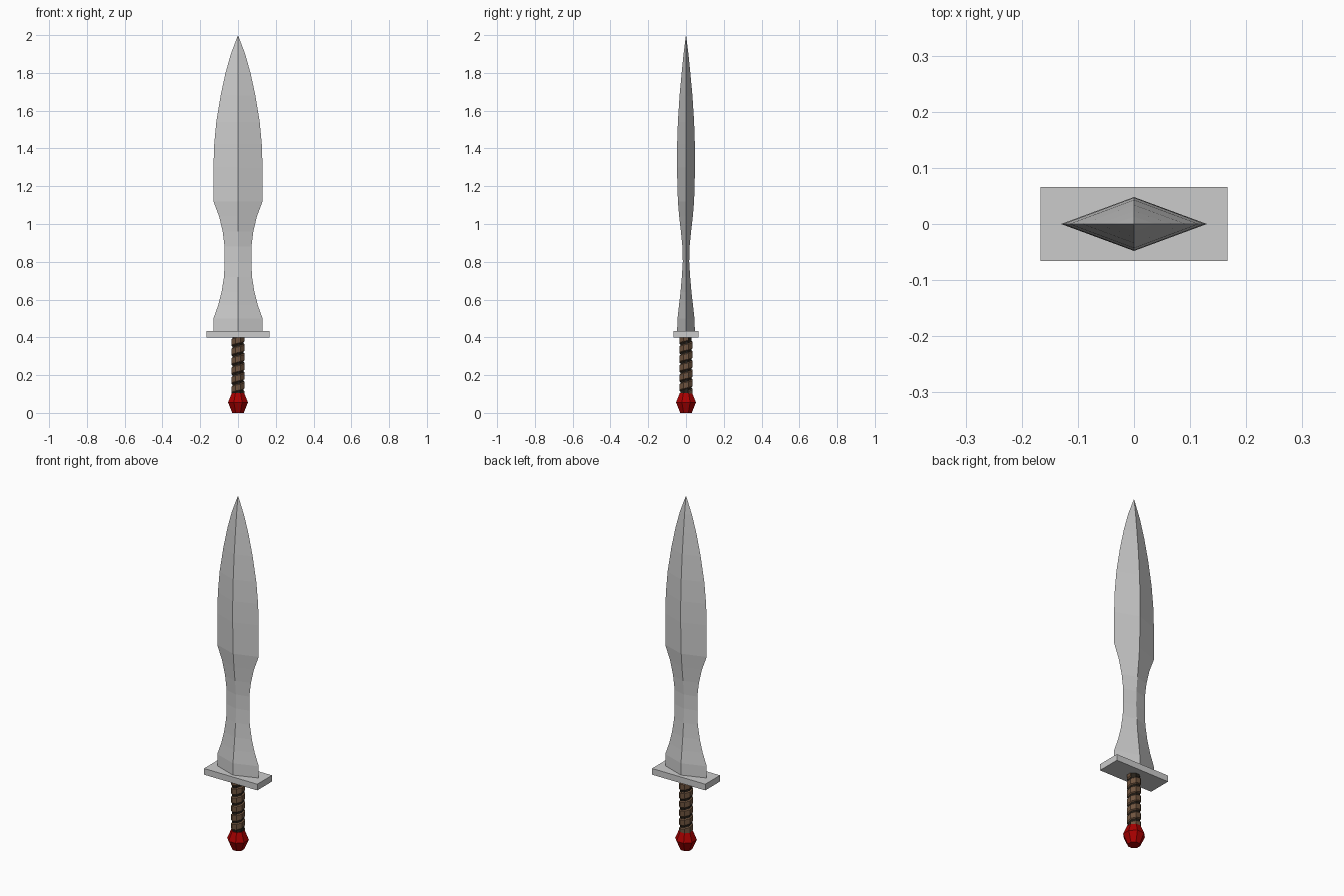
import bpy, bmesh
from math import sin, cos, pi

if "Cube" in bpy.data.objects:
    bpy.data.objects.remove(bpy.data.objects["Cube"])


def material(name, rgb):
    m = bpy.data.materials.new(name)
    m.diffuse_color = (*rgb, 1)
    m.use_nodes = True
    m.node_tree.nodes["Principled BSDF"].inputs["Base Color"].default_value = m.diffuse_color
    return m


def loft(name, rings, mat=None):
    """Skin a list of equal-length point rings; cap both ends."""
    bm = bmesh.new()
    loops = [[bm.verts.new(p) for p in r] for r in rings]
    n = len(loops[0])
    for a, b in zip(loops, loops[1:]):
        for i in range(n):
            j = (i + 1) % n
            bm.faces.new((a[i], a[j], b[j], b[i]))
    bm.faces.new(loops[0][::-1])
    bm.faces.new(loops[-1])
    bmesh.ops.remove_doubles(bm, verts=bm.verts, dist=1e-5)
    bmesh.ops.recalc_face_normals(bm, faces=bm.faces)
    mesh = bpy.data.meshes.new(name)
    bm.to_mesh(mesh)
    bm.free()
    ob = bpy.data.objects.new(name, mesh)
    bpy.context.collection.objects.link(ob)
    if mat:
        mesh.materials.append(mat)
    return ob


def circle(r, z, n=8):
    return [(r * cos(2 * pi * (i + .5) / n), r * sin(2 * pi * (i + .5) / n), z)
            for i in range(n)]


brown = material("leather", (0.16, 0.09, 0.05))
black = material("dark_leather", (0.02, 0.015, 0.01))
red = material("red_gem", (0.4, 0.0, 0.0))

# Blade: diamond sections (height, half width, half thickness)
sections = [(.43, .13, .047), (.50, .13, .045), (.57, .105, .037),
            (.64, .087, .029), (.72, .074, .022), (.80, .071, .017),
            (.88, .071, .019), (.96, .081, .027), (1.04, .10, .036),
            (1.12, .13, .043), (1.30, .13, .048), (1.42, .126, .047),
            (1.54, .115, .043), (1.68, .092, .034), (1.80, .066, .023),
            (1.90, .038, .013), (1.995, .002, .001)]
loft("blade", [[(w, 0, z), (0, t, z), (-w, 0, z), (0, -t, z)]
               for z, w, t in sections])

# Cross guard
bpy.ops.mesh.primitive_cube_add(size=1, location=(0, 0, .4165))
guard = bpy.context.object
guard.name = "guard"
guard.scale = (.334, .132, .035)

# Grip core, seen as dark gaps between wraps
loft("grip_core", [circle(.031, .09), circle(.031, .41)], black)

# Spiral leather wrap
pitch, sides, turns = .05, 8, 6
profile = [(.027, -.023), (.037, -.015), (.037, .015), (.027, .023)]
wrap = []
for k in range(sides * turns + 1):
    a = 2 * pi * (k + .5) / sides
    z = .1 + pitch * k / sides
    wrap.append([(r * cos(a), r * sin(a), z + dz) for r, dz in profile])
loft("grip_wrap", wrap, brown)

# Faceted pommel
loft("pommel", [circle(r, z) for r, z in
                ((.033, 0), (.057, .055), (.036, .105))], red)

for ob in bpy.data.objects:
    ob.data.shade_flat()
